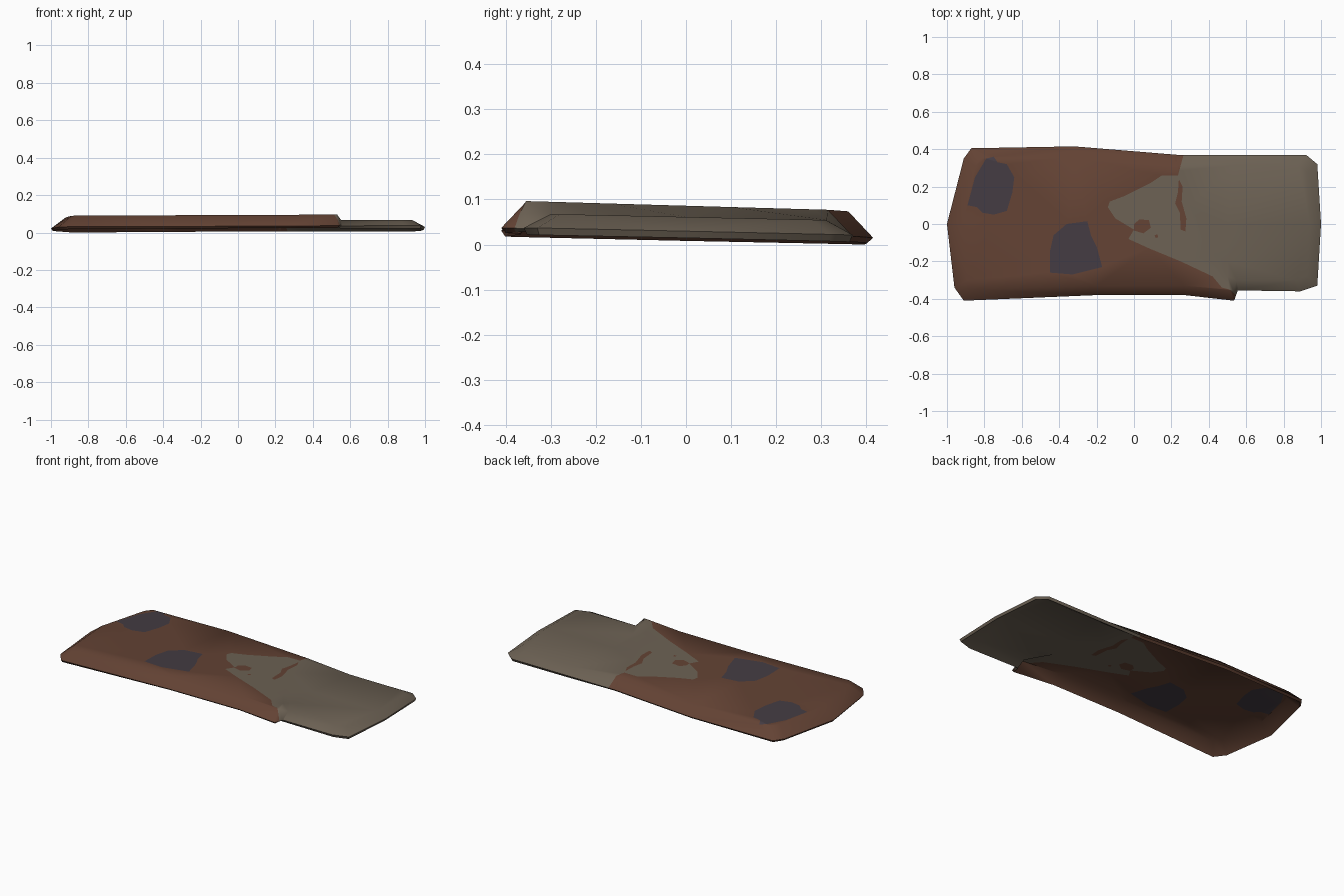
import bpy, bmesh, math
from mathutils import Vector
from mathutils.geometry import delaunay_2d_cdt, intersect_point_line

if "Cube" in bpy.data.objects:
    bpy.data.objects.remove(bpy.data.objects["Cube"])

# Outline of the dented panel, and the upper edge of its sloped border
OUTER = [(-1, 0), (-.91, .35), (-.87, .405), (-.32, .415), (.23, .37), (.92, .37), (.98, .32), (1, 0),
         (.98, -.33), (.89, -.36), (.555, -.355), (.535, -.41), (.27, -.38), (-.2, -.38), (-.91, -.41), (-.96, -.34)]
INNER = [(-.92, 0), (-.85, .31), (-.82, .35), (-.32, .36), (.22, .315), (.88, .31), (.93, .28), (.94, 0),
         (.93, -.28), (.87, -.30), (.55, -.30), (.53, -.355), (.27, -.33), (-.2, -.33), (-.86, -.35), (-.89, -.30)]
# Top and foot of the diagonal overlap step, as (x, y)
STEP_TOP = [(.535, -.41), (.53, -.355), (.50, -.28), (.43, -.17), (.30, .10), (.20, .42)]
STEP_FOOT = [(.555, -.41), (.55, -.30), (.50, -.20), (.50, 0), (.55, .42)]
# Paint areas
BARE = [(.265, .45), (.265, .37), (.235, .26), (.15, .26), (.09, .22), (-.05, .15), (-.13, .12), (-.14, .09),
        (-.10, .03), (0, -.03), (-.03, -.08), (.08, -.13), (.25, -.20), (.42, -.28), (.47, -.34), (.51, -.35),
        (.545, -.38), (.56, -.45), (1.1, -.45), (1.1, .45)]
SPOTS = [[(0, 0), (.03, .025), (.08, .02), (.09, -.02), (.05, -.05), (0, -.035)],
         [(.24, .24), (.26, .20), (.255, .12), (.28, .03), (.275, -.04), (.25, -.03), (.245, .06), (.22, .11), (.235, .17)],
         [(.11, -.06), (.125, -.055), (.13, -.07), (.115, -.075)]]
PATCHES = [[(-.89, .10), (-.85, .25), (-.79, .35), (-.75, .36), (-.73, .33), (-.68, .32), (-.64, .25), (-.65, .17),
            (-.68, .07), (-.75, .05), (-.81, .06), (-.84, .09)],
           [(-.43, -.06), (-.36, 0), (-.25, .015), (-.23, -.06), (-.20, -.12), (-.17, -.23), (-.33, -.27),
            (-.45, -.26), (-.45, -.15)]]


def inside(p, poly):
    hit = False
    for (x1, y1), (x2, y2) in zip(poly, poly[1:] + poly[:1]):
        if (y1 > p[1]) != (y2 > p[1]) and p[0] < (x2 - x1) * (p[1] - y1) / (y2 - y1) + x1:
            hit = not hit
    return hit


def distance(p, poly):
    best = 9
    for a, b in zip(poly, poly[1:] + poly[:1]):
        a, b = Vector(a), Vector(b)
        t = intersect_point_line(p, a, b)[1]
        best = min(best, (a.lerp(b, max(0, min(1, t))) - p).length)
    return best


def x_on_line(line, y):
    for (x1, y1), (x2, y2) in zip(line, line[1:]):
        if y <= y2:
            return x1 + (x2 - x1) * (y - y1) / (y2 - y1)
    return line[-1][0]


def height(p):
    x, y = p
    rim = .021 - .022 * y + .004 * x
    high, low = .08 - .027 * y + .004 * x, .0565 - .022 * y
    a, b = x_on_line(STEP_TOP, y), x_on_line(STEP_FOOT, y)
    top = high + (low - high) * max(0, min(1, (x - a) / (b - a)))
    d_out, d_in = distance(p, OUTER), distance(p, INNER)
    s = 1 if inside(p, INNER) else d_out / max(d_out + d_in, 1e-6)
    return rim + (top - rim) * s


def material(name, rgb):
    m = bpy.data.materials.new(name)
    m.diffuse_color = (*rgb, 1)
    m.use_nodes = True
    m.node_tree.nodes["Principled BSDF"].inputs["Base Color"].default_value = m.diffuse_color
    return m


# Cut the flat sheet along all outlines, then raise it
points, edges = [], []
for line, closed in [(OUTER, 1), (INNER, 1), (STEP_TOP, 0), (STEP_FOOT, 0), (BARE, 1)] + [(q, 1) for q in SPOTS + PATCHES]:
    n, k = len(line), len(points)
    points += [Vector(p) for p in line]
    edges += [(k + i, k + (i + 1) % n) for i in range(n if closed else n - 1)]
# Border spokes keep the sloped faces tidy
edges += [(i, i + len(OUTER)) for i in range(len(OUTER))]
verts, _, faces, *_ = delaunay_2d_cdt(points, edges, [], 0, 1e-4)

bm = bmesh.new()
bv = [bm.verts.new((p.x, p.y, height(p))) for p in verts]
for f in faces:
    c = sum((verts[i] for i in f), Vector((0, 0))) / len(f)
    if not inside(c, OUTER):
        continue
    face = bm.faces.new([bv[i] for i in f])
    if any(inside(c, q) for q in PATCHES):
        face.material_index = 2
    elif inside(c, BARE) and not any(inside(c, q) for q in SPOTS):
        face.material_index = 1
bmesh.ops.delete(bm, geom=[v for v in bm.verts if not v.link_faces], context='VERTS')
bm.normal_update()
for f in bm.faces:
    if f.normal.z < 0:
        f.normal_flip()

mesh = bpy.data.meshes.new("dented_panel")
bm.to_mesh(mesh)
bm.free()
panel = bpy.data.objects.new("dented_panel", mesh)
bpy.context.collection.objects.link(panel)
for m in (material("rust_brown", (.125, .055, .034)), material("bare_metal", (.150, .120, .088)),
          material("dark_patch", (.058, .045, .056))):
    mesh.materials.append(m)

# Give the sheet thickness and smooth its soft folds
bpy.context.view_layer.objects.active = panel
panel.select_set(True)
solid = panel.modifiers.new("thickness", 'SOLIDIFY')
solid.thickness = .017
solid.offset = -1
bpy.ops.object.modifier_apply(modifier="thickness")
bpy.ops.object.shade_smooth_by_angle(angle=math.radians(62))

# Stand it on the ground
lowest = min(v.co.z for v in mesh.vertices)
for v in mesh.vertices:
    v.co.z -= lowest
